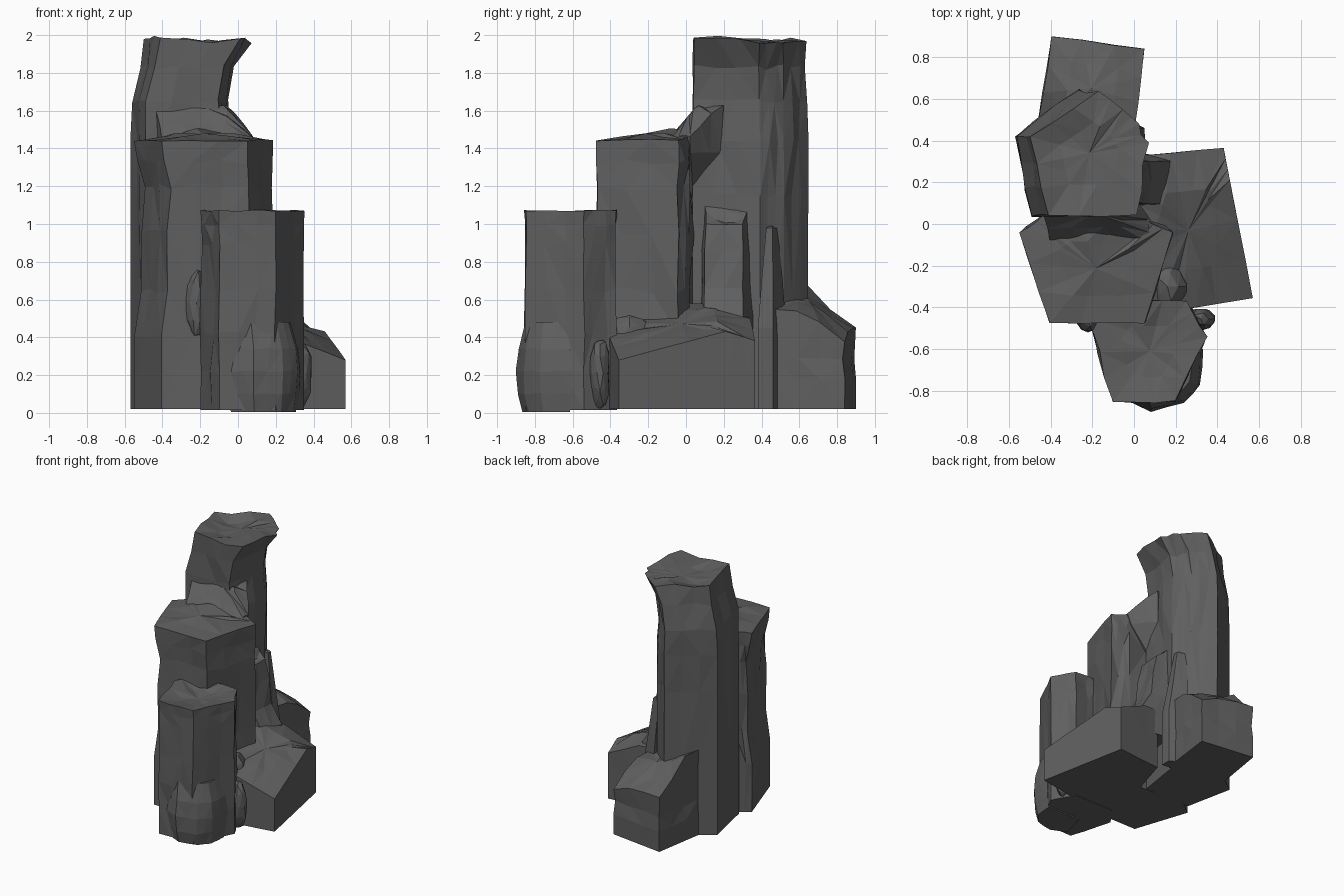
import bpy, bmesh, random, math
from mathutils import Vector

if "Cube" in bpy.data.objects:
    bpy.data.objects.remove(bpy.data.objects["Cube"])

random.seed(4)


def clamp(v):
    return max(0.0, min(1.0, v))


def column(name, pts, levels, top, sub=3, dip=0.0):
    """Faceted rock prism. levels: (z, sx, sy, dx, dy, jitter); top(x, y) gives the rim height."""
    xs, ys = [p[0] for p in pts], [p[1] for p in pts]
    cx, cy = (min(xs) + max(xs)) / 2, (min(ys) + max(ys)) / 2
    outline = []
    for i, a in enumerate(pts):
        b = pts[(i + 1) % len(pts)]
        for k in range(sub):
            t = k / sub
            outline.append((a[0] + (b[0] - a[0]) * t, a[1] + (b[1] - a[1]) * t, k == 0))
    bm = bmesh.new()
    rings = []
    for li, (z, sx, sy, dx, dy, j) in enumerate(levels):
        ring = []
        for x, y, corner in outline:
            amp = j * (0.35 if corner else 1)
            px = cx + (x - cx) * sx + dx + random.uniform(-amp, amp)
            py = cy + (y - cy) * sy + dy + random.uniform(-amp, amp)
            pz = z
            if li == len(levels) - 1:
                pz = top(px, py) + random.uniform(-j, j) * 0.5
            elif li > 0:
                pz += random.uniform(-j, j)
            ring.append(bm.verts.new((px, py, pz)))
        rings.append(ring)
    # uneven cap: one inner ring and a centre point
    mx, my = cx + levels[-1][3], cy + levels[-1][4]
    inner = []
    for v in rings[-1]:
        x, y = mx + (v.co.x - mx) * 0.5, my + (v.co.y - my) * 0.5
        inner.append(bm.verts.new((x, y, top(x, y) - dip * 0.7 + random.uniform(-0.012, 0.012))))
    rings.append(inner)
    n = len(outline)
    for a, b in zip(rings, rings[1:]):
        for i in range(n):
            bm.faces.new((a[i], a[(i + 1) % n], b[(i + 1) % n], b[i]))
    mid = bm.verts.new((mx, my, top(mx, my) - dip))
    for i in range(n):
        bm.faces.new((inner[i], inner[(i + 1) % n], mid))
    bm.faces.new(rings[0][::-1])
    bmesh.ops.triangulate(bm, faces=bm.faces[:])
    bmesh.ops.recalc_face_normals(bm, faces=bm.faces[:])
    return finish(name, bm)


def chunk(name, loc, size):
    """Small jagged boulder lodged between columns."""
    bm = bmesh.new()
    bmesh.ops.create_icosphere(bm, subdivisions=2, radius=1)
    for v in bm.verts:
        v.co *= random.uniform(0.85, 1.1)
        v.co = Vector(v.co[i] * size[i] + loc[i] for i in range(3))
    return finish(name, bm)


rock = bpy.data.materials.new("dark_rock")
rock.diffuse_color = (0.115, 0.115, 0.115, 1)
rock.use_nodes = True
rock.node_tree.nodes["Principled BSDF"].inputs["Base Color"].default_value = rock.diffuse_color


def finish(name, bm):
    me = bpy.data.meshes.new(name)
    bm.to_mesh(me)
    bm.free()
    me.materials.append(rock)
    ob = bpy.data.objects.new(name, me)
    bpy.context.collection.objects.link(ob)
    return ob


# Tallest column with a flared crown
tall = column("rock_columns",
    [(-.57, .42), (-.49, .035), (-.09, .035), (-.035, .39), (-.11, .52), (-.26, .645)],
    [(.02, 1, 1, 0, 0, 0), (.6, 1, 1, 0, 0, .004), (1.15, 1, 1, 0, 0, .008),
     (1.45, 1, 1, 0, 0, .012), (1.65, .96, .99, -.004, 0, .012),
     (1.83, .92, .96, .03, 0, .015), (1.97, 1.06, .975, .088, 0, .01)],
    lambda x, y: 1.975 + .016 * math.sin(14 * x + 9 * y), dip=.03)

# Middle column, waisted halfway up
middle = column("middle_column",
    [(-.55, -.04), (-.405, -.475), (.05, -.475), (.185, -.04), (.05, .02), (-.43, .05)],
    [(.02, 1, 1, 0, 0, 0), (.4, 1, 1, 0, 0, .01), (.65, .95, .99, .015, 0, .018),
     (.95, .94, .99, .02, 0, .018), (1.2, .92, .98, .03, 0, .022),
     (1.33, .97, 1, .01, 0, .015), (1.44, 1, 1, 0, 0, .006)],
    lambda x, y: 1.44 + .07 * clamp((y + .45) / .4) * max(0, 1 - abs(x + .17) / .36))

# Front column
front = column("front_column",
    [(-.2, -.51), (-.1, -.85), (.2, -.85), (.35, -.54), (.25, -.37), (-.1, -.37)],
    [(.015, 1, 1, 0, 0, .004), (.22, 1, 1, 0, 0, .014), (.42, .99, 1, 0, 0, .016),
     (.65, .98, .99, 0, 0, .014), (.9, .98, .99, 0, 0, .014), (1.0, .99, .99, 0, 0, .012),
     (1.07, 1, 1, 0, 0, .01)],
    lambda x, y: 1.072, dip=.035)

# Bulging foot of the front column
foot = column("front_foot",
    [(-.06, -.83), (.08, -.9), (.24, -.86), (.315, -.77), (.33, -.6), (.0, -.6)],
    [(.005, .88, .84, 0, .01, .004), (.1, .96, .94, 0, 0, .006), (.22, 1, 1, 0, 0, .006),
     (.34, .95, .9, 0, 0, .006), (.48, .85, .74, -.02, .01, .004)],
    lambda x, y: .48, sub=2)

# Low sloping slab on the right
slab = column("right_slab",
    [(.57, -.355), (.46, .21), (.43, .365), (.05, .33), (-.05, 0), (.1, -.43), (.3, -.4)],
    [(.02, 1, 1, 0, 0, 0), (.2, 1, 1, 0, 0, 0), (.3, 1, 1, 0, 0, .002)],
    lambda x, y: min(.58, .28 + .27 * (y + .355) + .42 * max(0, .57 - .195 * (y + .355) - x))
        - .6 * max(0, y - .21))

# Low broken block at the back
back = column("back_block",
    [(-.395, .9), (-.46, .5), (-.2, .4), (.0, .45), (.05, .84)],
    [(.02, 1, 1, 0, 0, 0), (.18, 1, 1, 0, 0, .004), (.29, .97, .97, 0, -.005, .012),
     (.4, 1, 1, 0, 0, .006)],
    lambda x, y: .45 + .75 * max(0, min(.22, .86 - y)) - .09 * clamp((x + .15) / .2)
        + .08 * clamp((-.25 - x) / .2) * clamp((.85 - y) / .2), dip=.015)

# Broken ledge sloping from the middle column up to the tall one
ledge = column("ledge",
    [(-.46, .13), (-.4, -.09), (.06, -.08), (.08, .02), (-.06, .2)],
    [(1.15, .6, .5, -.1, .0, 0), (1.38, .92, .9, -.01, 0, .006), (1.46, 1, 1, 0, 0, .01)],
    lambda x, y: 1.45 + .18 * clamp((y + .08) / .14) * clamp((.1 - x) / .15))

# Spur and thin shard on the right flank of the tall column
spur = column("flank_spur",
    [(-.13, .08), (.06, .1), (.08, .3), (-.07, .35)],
    [(.3, 1.9, 1.05, .06, 0, 0), (.52, 1.5, 1.03, .04, 0, .008), (.66, 1.05, 1, 0, 0, .01),
     (.85, .95, .98, -.01, 0, .012), (1.0, .8, .95, -.03, 0, .01)],
    lambda x, y: 1.0 + 1.2 * max(0, .0 - x), sub=2)
shard = column("flank_shard",
    [(-.12, .4), (.05, .38), (.05, .46), (-.08, .53)],
    [(.02, 1, 1, 0, 0, 0), (.45, 1, 1, 0, 0, .004), (.7, .75, .75, -.02, .0, .006),
     (.98, .5, .4, -.04, .0, .002)],
    lambda x, y: .98, sub=2)

# Loose chunks lodged at the column joints
chunks = [
    chunk("left_joint_chunk", (-.22, -.46, .58), (.06, .06, .19)),
    chunk("right_joint_chunk", (.32, -.455, .21), (.075, .055, .19)),
    chunk("slab_joint_chunk", (.16, -.3, .4), (.1, .13, .12)),
]

# Fuse everything into one rock mass
parts = [middle, front, foot, slab, back, ledge, spur, shard] + chunks
for part in parts:
    mod = tall.modifiers.new("fuse", 'BOOLEAN')
    mod.operation = 'UNION'
    mod.solver = 'EXACT'
    mod.object = part
bpy.context.view_layer.update()
fused = bpy.data.meshes.new_from_object(tall.evaluated_get(bpy.context.evaluated_depsgraph_get()))
tall.modifiers.clear()
tall.data = fused
for part in parts:
    bpy.data.objects.remove(part, do_unlink=True)
